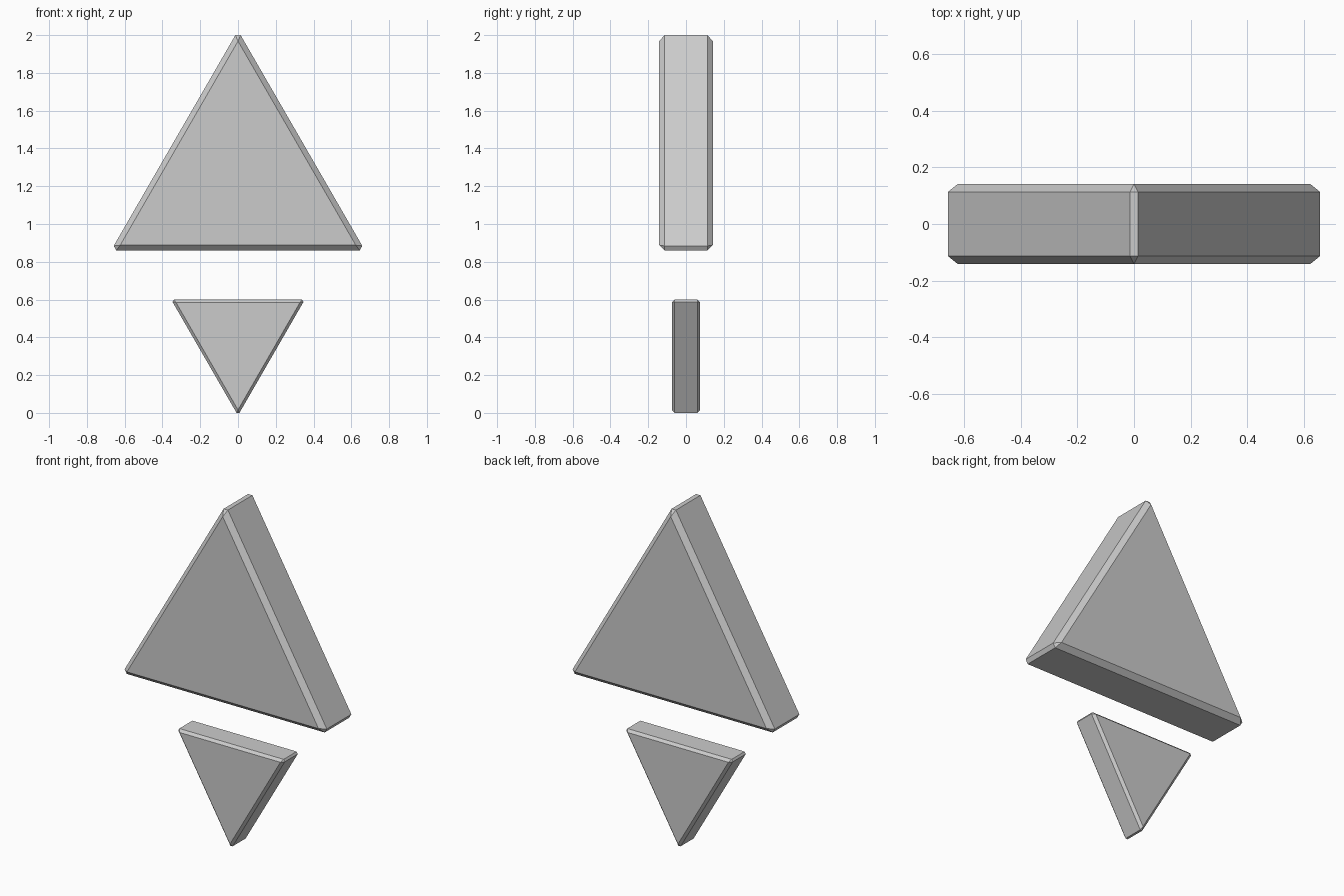
import bpy, bmesh, math

if "Cube" in bpy.data.objects:
    bpy.data.objects.remove(bpy.data.objects["Cube"])

# Single plain material
grey = bpy.data.materials.new("light_grey")
grey.diffuse_color = (0.6, 0.6, 0.6, 1)
grey.use_nodes = True
grey.node_tree.nodes["Principled BSDF"].inputs["Base Color"].default_value = grey.diffuse_color


def triangle_block(name, half_width, half_depth, bevel, base_z, direction):
    """Upright equilateral prism with every edge chamfered; direction +1 points up, -1 down."""
    height = half_width * math.sqrt(3)
    outline = [(-half_width, base_z), (half_width, base_z), (0, base_z + direction * height)]
    bm = bmesh.new()
    front = bm.faces.new([bm.verts.new((x, -half_depth, z)) for x, z in outline])
    ext = bmesh.ops.extrude_face_region(bm, geom=[front])
    back = [v for v in ext["geom"] if isinstance(v, bmesh.types.BMVert)]
    bmesh.ops.translate(bm, verts=back, vec=(0, 2 * half_depth, 0))
    if len(bm.faces) < 5:
        bm.faces.new([v for v in bm.verts if v.co.y < 0])
    bmesh.ops.recalc_face_normals(bm, faces=bm.faces)
    bmesh.ops.bevel(bm, geom=bm.edges[:], offset=bevel, offset_type='OFFSET',
                    segments=1, affect='EDGES', profile=0.5)
    bmesh.ops.recalc_face_normals(bm, faces=bm.faces)
    mesh = bpy.data.meshes.new(name)
    bm.to_mesh(mesh)
    bm.free()
    mesh.materials.append(grey)
    obj = bpy.data.objects.new(name, mesh)
    bpy.context.collection.objects.link(obj)


# Large block pointing up, small block pointing down beneath it
triangle_block("upper_triangle", 0.672, 0.142, 0.028, 0.86, 1)
triangle_block("lower_triangle", 0.354, 0.075, 0.0147, 0.60, -1)
